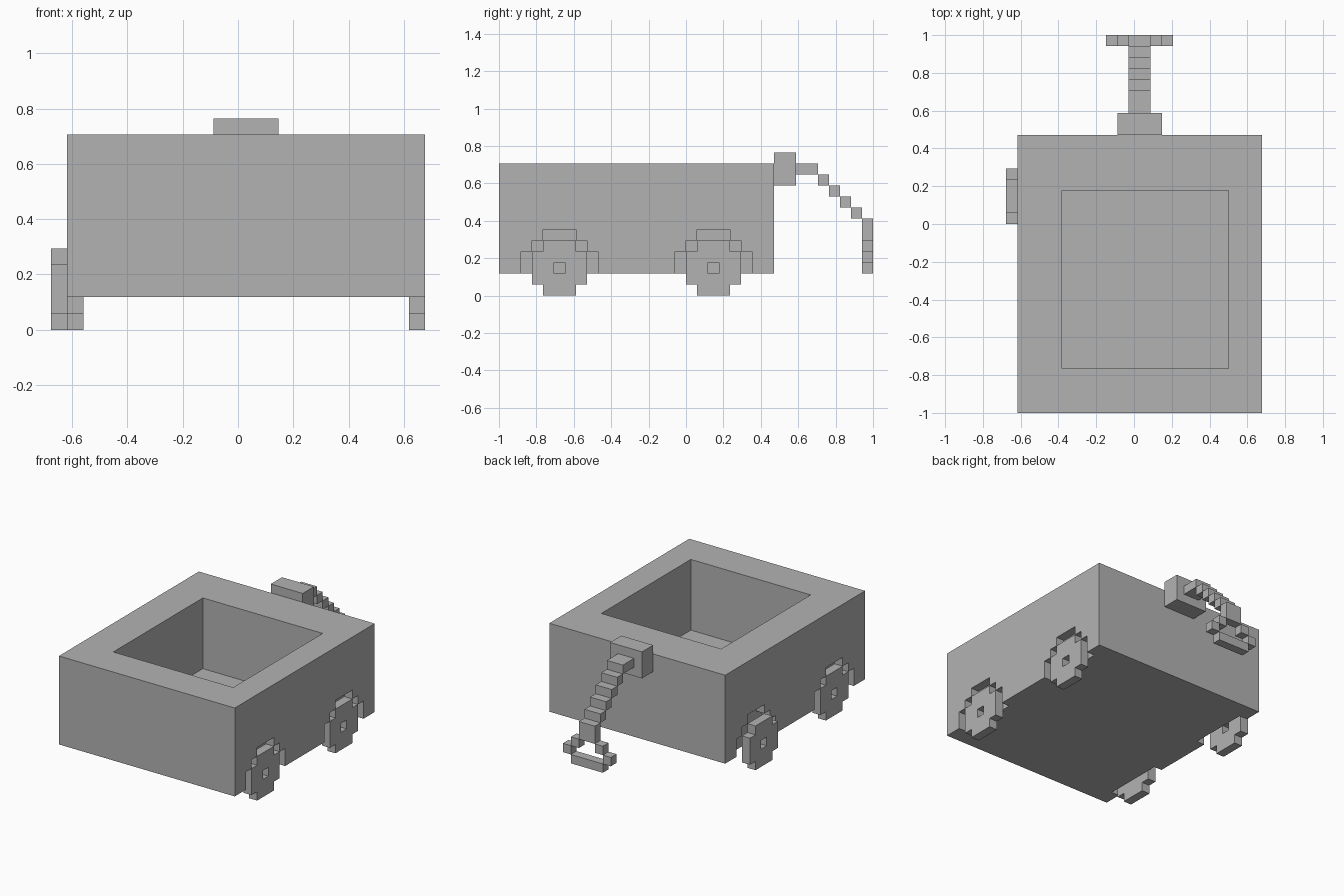
import bpy
import bmesh

cube = bpy.data.objects.get("Cube")
if cube:
    bpy.data.objects.remove(cube, do_unlink=True)

# All parts sit on a block grid: 23 wide, 34 long, 13 high
UNIT = 2 / 34
WIDTH, LENGTH = 23, 34

grey = bpy.data.materials.new("plain grey")
grey.use_nodes = True
colour = (0.45, 0.45, 0.45, 1)
grey.diffuse_color = colour
grey.node_tree.nodes["Principled BSDF"].inputs["Base Color"].default_value = colour


def prism(name, profile, x0, x1):
    """Extrude a (y, z) grid profile between two x grid positions."""
    bm = bmesh.new()
    place = lambda x, y, z: ((x - WIDTH / 2) * UNIT, (y - LENGTH / 2) * UNIT, z * UNIT)
    face = bm.faces.new([bm.verts.new(place(x0, y, z)) for y, z in profile])
    grown = bmesh.ops.extrude_face_region(bm, geom=[face])["geom"]
    verts = [v for v in grown if isinstance(v, bmesh.types.BMVert)]
    bmesh.ops.translate(bm, verts=verts, vec=((x1 - x0) * UNIT, 0, 0))
    bmesh.ops.recalc_face_normals(bm, faces=bm.faces)
    mesh = bpy.data.meshes.new(name)
    bm.to_mesh(mesh)
    bm.free()
    mesh.materials.append(grey)
    obj = bpy.data.objects.new(name, mesh)
    bpy.context.collection.objects.link(obj)
    return obj


def box(name, x, y, z):
    profile = [(y[0], z[0]), (y[1], z[0]), (y[1], z[1]), (y[0], z[1])]
    return prism(name, profile, *x)


def stepped(middle, rows):
    """Mirrored stepped outline from (half width, bottom, top) rows."""
    side = [(w, z) for w, low, high in rows for z in (low, high)]
    return [(middle + w, z) for w, z in side] + [(middle - w, z) for w, z in reversed(side)]


def cut(target, cutter):
    mod = target.modifiers.new("cut", "BOOLEAN")
    mod.operation = "DIFFERENCE"
    mod.solver = "EXACT"
    mod.object = cutter
    bpy.context.view_layer.objects.active = target
    bpy.ops.object.modifier_apply(modifier=mod.name)
    bpy.data.objects.remove(cutter, do_unlink=True)


# Open wagon body
body = box("wagon_body", (1, 23), (0, 25), (2, 12))
cut(body, box("cavity_cutter", (5, 20), (4, 20), (4, 14)))

# Wheel arches, and wheels with a hub hole; the back left-hand wheel sits proud
ARCH = [(3.5, 1, 4), (2.5, 4, 5), (1.5, 5, 6)]
WHEEL = [(1.5, 0, 1), (2.5, 1, 4), (1.5, 4, 5)]
for end, middle in (("front", 5.5), ("back", 19.5)):
    for side, arch_x, wheel_x in (("left", (22, 24), 22),
                                  ("right", (0, 2), 1 if end == "front" else 0)):
        cut(body, prism("arch_cutter", stepped(middle, ARCH), *arch_x))
        wheel = prism(f"{end}_{side}_wheel", stepped(middle, WHEEL), wheel_x, wheel_x + 1)
        cut(wheel, box("hub_cutter", (wheel_x - 1, wheel_x + 2),
                       (middle - 0.5, middle + 0.5), (2, 3)))

# Handle mount and stepped shaft
box("handle_mount", (10, 14), (25, 27), (10, 13))
box("handle_shaft_top", (11, 13), (27, 29), (11, 12))
for i in range(4):
    box(f"handle_shaft_step_{i + 1}", (11, 13), (29 + i, 30 + i), (10 - i, 11 - i))
box("handle_shaft_end", (11, 13), (33, 34), (5, 7))

# Grip ring at the end of the shaft
box("grip_bar", (10, 14), (33, 34), (2, 3))
for side, shoulder, outer in (("right", 10, 9), ("left", 13, 14)):
    box(f"grip_shoulder_{side}", (shoulder, shoulder + 1), (33, 34), (4, 5))
    box(f"grip_side_{side}", (outer, outer + 1), (33, 34), (3, 4))
